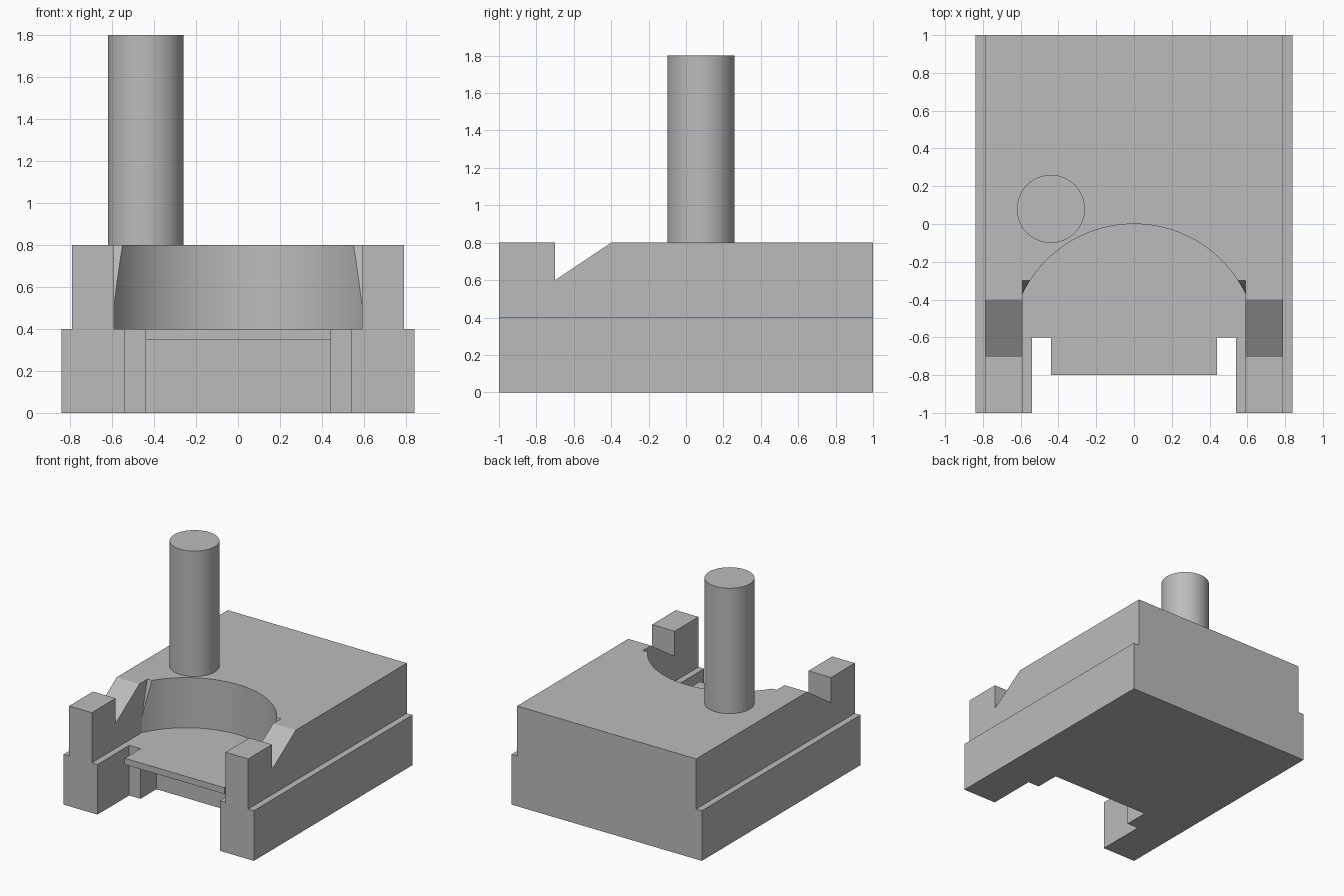
import bpy
import bmesh
import math

if "Cube" in bpy.data.objects:
    bpy.data.objects.remove(bpy.data.objects["Cube"], do_unlink=True)

grey = bpy.data.materials.new("plain grey")
grey.use_nodes = True
colour = (0.5, 0.5, 0.5, 1)
grey.diffuse_color = colour
grey.node_tree.nodes["Principled BSDF"].inputs["Base Color"].default_value = colour


def prism(name, outline, axis, low, high):
    """Extrude a 2D outline along the x, y or z axis."""
    place = {
        "x": lambda p, d: (d, p[0], p[1]),
        "y": lambda p, d: (p[0], d, p[1]),
        "z": lambda p, d: (p[0], p[1], d),
    }[axis]
    bm = bmesh.new()
    bottom = [bm.verts.new(place(p, low)) for p in outline]
    top = [bm.verts.new(place(p, high)) for p in outline]
    bm.faces.new(bottom)
    bm.faces.new(top)
    for i in range(len(outline)):
        j = (i + 1) % len(outline)
        bm.faces.new((bottom[i], bottom[j], top[j], top[i]))
    bmesh.ops.recalc_face_normals(bm, faces=bm.faces)
    mesh = bpy.data.meshes.new(name)
    bm.to_mesh(mesh)
    bm.free()
    mesh.materials.append(grey)
    obj = bpy.data.objects.new(name, mesh)
    bpy.context.collection.objects.link(obj)
    return obj


def mirrored(half):
    """Complete a symmetric outline from its +x half."""
    return half + [(-x, y) for x, y in reversed(half) if x > 0]


def activate(obj):
    bpy.ops.object.select_all(action="DESELECT")
    obj.select_set(True)
    bpy.context.view_layer.objects.active = obj


def cut(target, cutter):
    cutter.hide_render = True
    activate(target)
    mod = target.modifiers.new(cutter.name, "BOOLEAN")
    mod.operation = "DIFFERENCE"
    mod.solver = "EXACT"
    mod.object = cutter
    bpy.ops.object.modifier_apply(modifier=mod.name)
    bpy.data.objects.remove(cutter, do_unlink=True)


# Stepped block
body = prism("stepped_block",
             mirrored([(0.84, 0), (0.84, 0.4), (0.79, 0.4), (0.79, 0.8)]),
             "y", -1, 1)

# Round-backed pocket in the upper half
radius, wall = 0.655, 0.59
reach = math.asin(wall / radius)
steps = 48
arc = []
for i in range(steps + 1):
    a = reach - 2 * reach * i / steps
    arc.append((radius * math.sin(a), radius * (math.cos(a) - 1)))
cut(body, prism("pocket_cutter", [(-wall, -1.1), (wall, -1.1)] + arc, "z", 0.4, 0.9))

# Sloped relief at the pocket corners
cut(body, prism("relief_cutter",
                [(-1.1, 0.4), (-0.4, 0.4), (-0.275, 0.9), (-1.1, 0.9)],
                "x", -wall, wall))

# V notch across both side walls
cut(body, prism("notch_cutter",
                [(-0.7, 0.6), (-0.25, 0.9), (-0.7, 0.9)], "x", -1, 1))

# Front opening around the tab
cut(body, prism("slot_cutter",
                mirrored([(0.44, -0.8), (0.44, -0.6), (0.54, -0.6), (0.54, -1.1)]),
                "z", -0.1, 0.5))

# Recess beneath the tab
cut(body, prism("recess_cutter",
                mirrored([(0.44, -1.1), (0.44, -0.4)]), "z", -0.1, 0.35))

# Upright post
circle = [(-0.44 + 0.18 * math.cos(math.tau * i / 64),
           0.08 + 0.18 * math.sin(math.tau * i / 64)) for i in range(64)]
post = prism("upright_post", circle, "z", 0.8, 1.8)

for obj in (body, post):
    activate(obj)
    bpy.ops.object.shade_smooth_by_angle(angle=math.radians(20))
